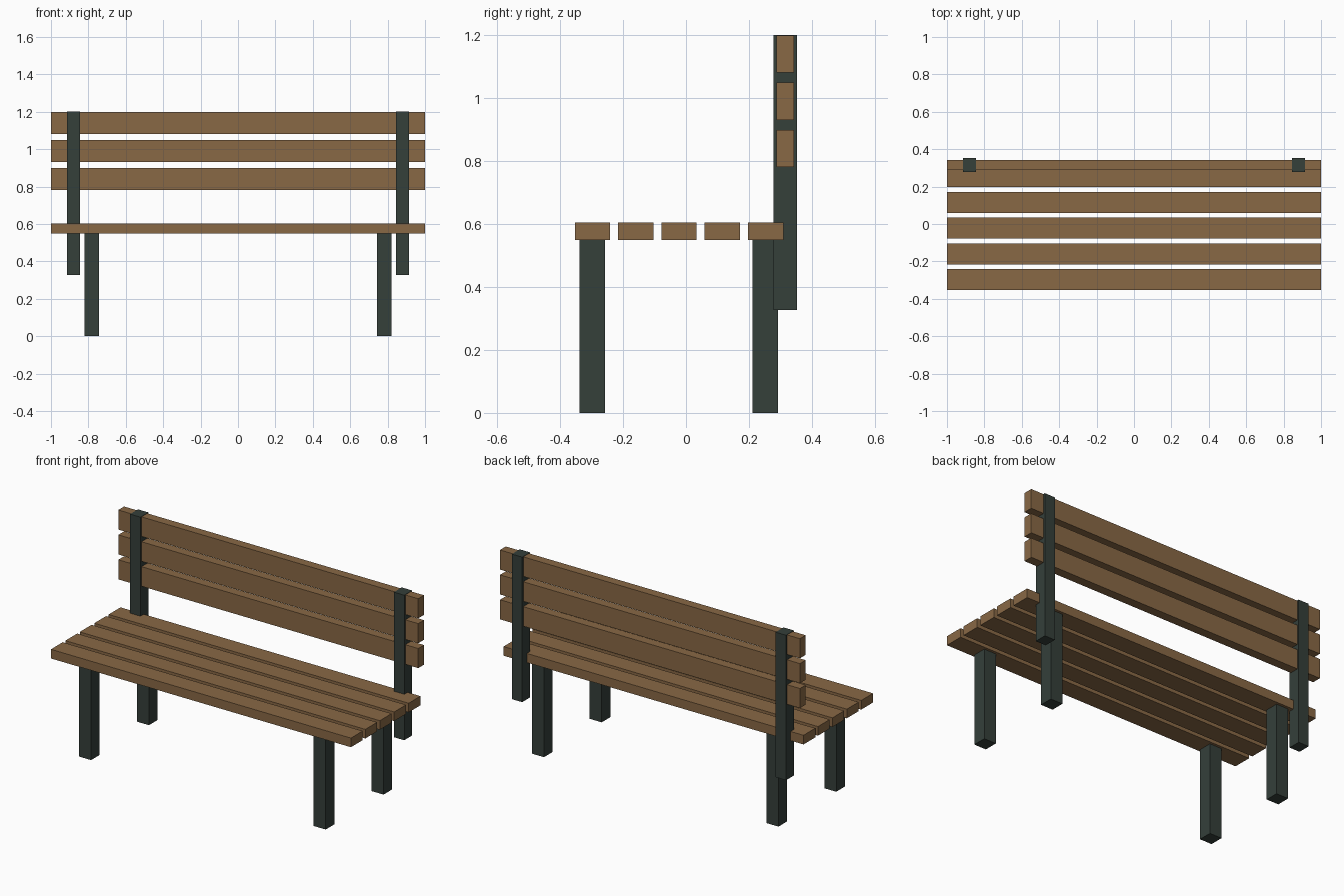
import bpy

if "Cube" in bpy.data.objects:
    bpy.data.objects.remove(bpy.data.objects["Cube"])


def material(name, color):
    m = bpy.data.materials.new(name)
    m.diffuse_color = color
    m.use_nodes = True
    m.node_tree.nodes["Principled BSDF"].inputs["Base Color"].default_value = m.diffuse_color
    return m


wood = material("wood", (0.25, 0.14, 0.06, 1))
iron = material("dark_iron", (0.035, 0.05, 0.042, 1))


def box(name, x, y, z, mat):
    """Box from (min, max) ranges on each axis."""
    ranges = (x, y, z)
    bpy.ops.mesh.primitive_cube_add(size=1, location=[(a + b) / 2 for a, b in ranges])
    ob = bpy.context.object
    ob.name = name
    ob.scale = [b - a for a, b in ranges]
    bpy.ops.object.transform_apply(location=False, rotation=False, scale=True)
    ob.data.materials.append(mat)
    return ob


# Seat slats, front to back
for i in range(5):
    y = -0.353 + i * 0.1375
    box(f"seat_slat_{i + 1}", (-1, 1), (y, y + 0.112), (0.549, 0.604), wood)

# Backrest slats, bottom to top
for i in range(3):
    z = 0.781 + i * 0.15
    box(f"back_slat_{i + 1}", (-1, 1), (0.288, 0.343), (z, z + 0.118), wood)

# Legs and backrest posts on both sides
for side, s in (("left", -1), ("right", 1)):
    leg_x = sorted((s * 0.742, s * 0.822))
    post_x = sorted((s * 0.845, s * 0.914))
    box(f"front_leg_{side}", leg_x, (-0.339, -0.257), (0, 0.55), iron)
    box(f"back_leg_{side}", leg_x, (0.212, 0.293), (0, 0.55), iron)
    box(f"back_post_{side}", post_x, (0.278, 0.353), (0.327, 1.201), iron)
